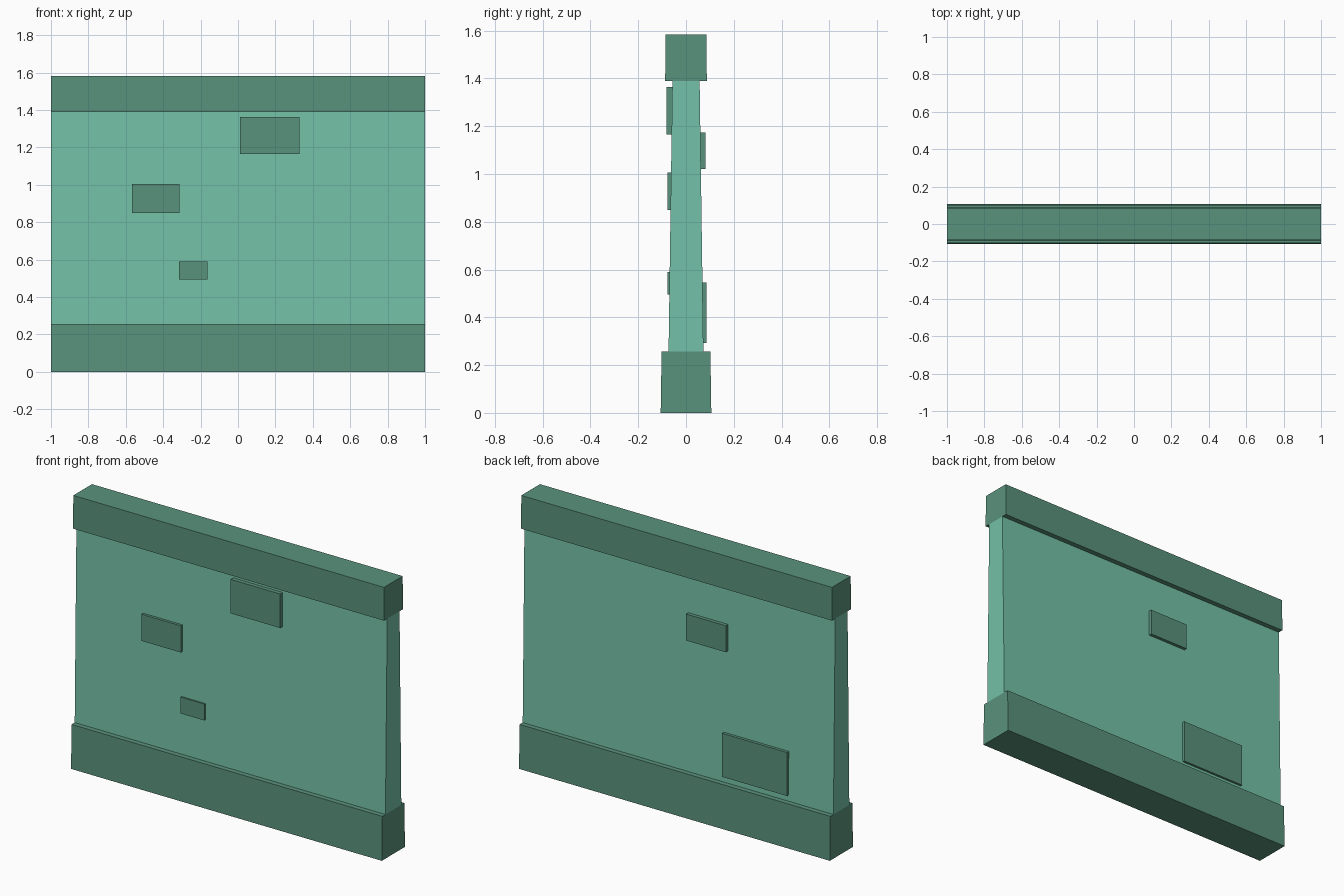
import bpy

if "Cube" in bpy.data.objects:
    bpy.data.objects.remove(bpy.data.objects["Cube"])

def material(name, rgb):
    m = bpy.data.materials.new(name)
    m.diffuse_color = (*rgb, 1)
    m.use_nodes = True
    m.node_tree.nodes["Principled BSDF"].inputs["Base Color"].default_value = m.diffuse_color
    return m

light = material("light green", (0.175, 0.533, 0.392))
dark = material("dark green", (0.102, 0.288, 0.202))

def block(name, x, z, y_low, y_high, mat):
    """Box spanning x and z, with (near, far) y limits at its bottom and top."""
    ring = lambda ys, h: [(x[0], ys[0], h), (x[1], ys[0], h), (x[1], ys[1], h), (x[0], ys[1], h)]
    verts = ring(y_low, z[0]) + ring(y_high, z[1])
    sides = [(i, (i + 1) % 4, (i + 1) % 4 + 4, i + 4) for i in range(4)]
    mesh = bpy.data.meshes.new(name)
    mesh.from_pydata(verts, [], [(3, 2, 1, 0), (4, 5, 6, 7)] + sides)
    mesh.materials.append(mat)
    ob = bpy.data.objects.new(name, mesh)
    bpy.context.collection.objects.link(ob)
    return ob

# Main wall courses, all slightly tapered towards the top
full = (-1, 1)
for name, z, low, high, mat in [
    ("wall_base", (0, 0.257), 0.106, 0.102, dark),
    ("wall_body", (0.257, 1.39), 0.073, 0.057, light),
    ("wall_cap", (1.39, 1.583), 0.087, 0.086, dark),
]:
    block(name, full, z, (-low, low), (-high, high), mat)

# Raised bricks: x range, z range, outer y (negative is the front)
for i, (x, z, y) in enumerate([
    ((0.01, 0.328), (1.165, 1.363), -0.081),
    ((-0.567, -0.313), (0.85, 1.005), -0.078),
    ((-0.315, -0.162), (0.495, 0.59), -0.078),
    ((-0.313, -0.057), (1.02, 1.174), 0.081),
    ((-0.71, -0.292), (0.292, 0.545), 0.086),
]):
    ys = (y, -0.05) if y < 0 else (0.05, y)
    block(f"raised_brick_{i + 1}", x, z, ys, ys, dark)
